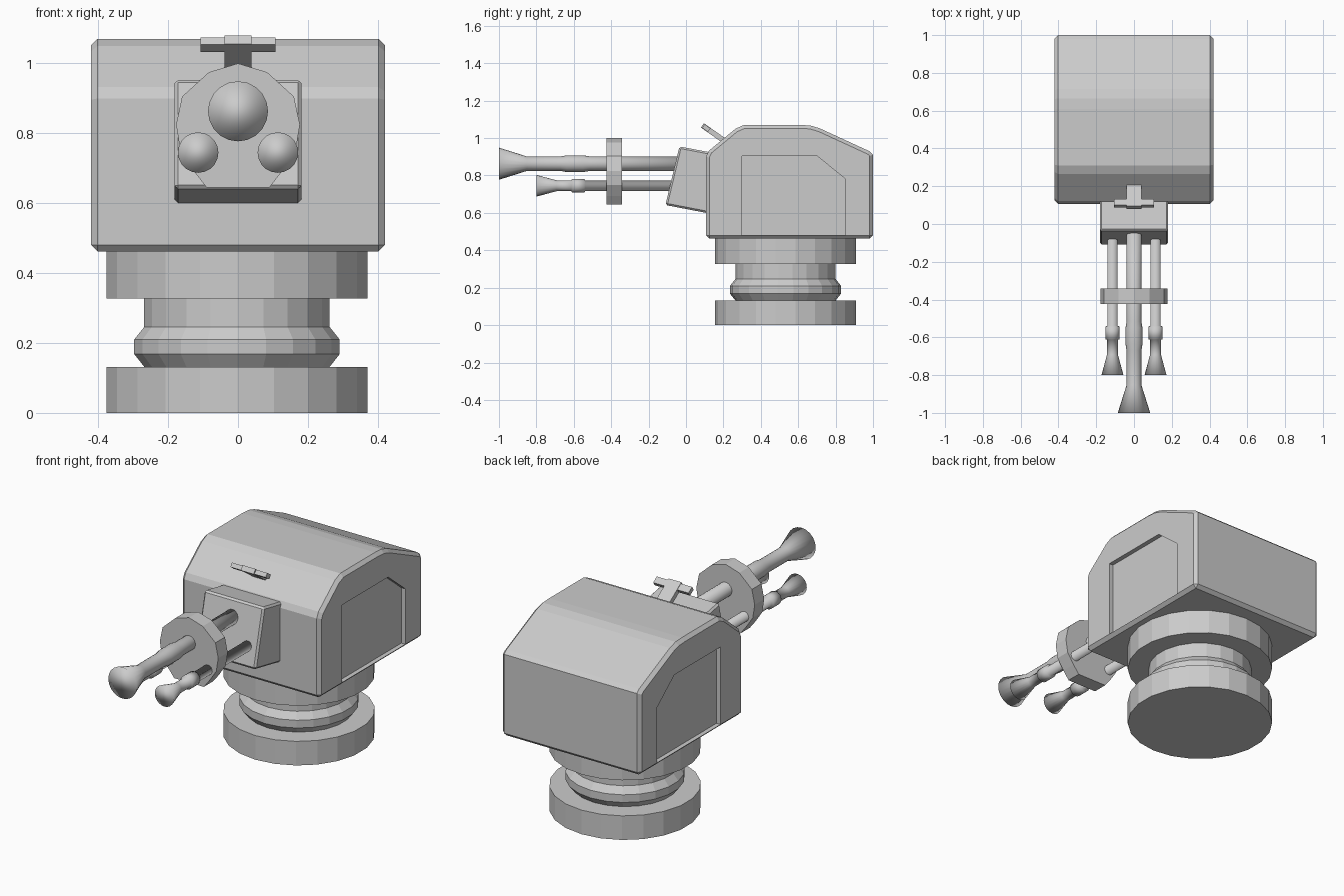
import bpy, bmesh, math
from mathutils import Matrix, Vector

if "Cube" in bpy.data.objects:
    bpy.data.objects.remove(bpy.data.objects["Cube"])

grey = bpy.data.materials.new("plain grey")
grey.diffuse_color = (0.6, 0.6, 0.6, 1)
grey.use_nodes = True
grey.node_tree.nodes["Principled BSDF"].inputs["Base Color"].default_value = grey.diffuse_color


def finish(name, bm, smooth=False, bevel=0):
    bmesh.ops.recalc_face_normals(bm, faces=bm.faces)
    for f in bm.faces:
        f.smooth = smooth
    me = bpy.data.meshes.new(name)
    bm.to_mesh(me)
    bm.free()
    me.materials.append(grey)
    ob = bpy.data.objects.new(name, me)
    bpy.context.collection.objects.link(ob)
    if bevel:
        m = ob.modifiers.new("bevel", 'BEVEL')
        m.width, m.segments = bevel, 1
        m.limit_method, m.angle_limit = 'ANGLE', math.radians(50)
    return ob


def prism(bm, pts, a, b, axis):
    """Extrude a 2D outline from a to b: axis x takes (y, z), axis y takes (x, z)."""
    def place(p, t):
        return (t, p[0], p[1]) if axis == 'x' else (p[0], t, p[1])
    lo = [bm.verts.new(place(p, a)) for p in pts]
    hi = [bm.verts.new(place(p, b)) for p in pts]
    bm.faces.new(lo)
    bm.faces.new(hi)
    n = len(pts)
    for i in range(n):
        j = (i + 1) % n
        bm.faces.new((lo[i], lo[j], hi[j], hi[i]))


def lathe(name, prof, sides, matrix, smooth=False):
    """Revolve (radius, height) pairs about local z, with capped ends."""
    bm = bmesh.new()
    rings = []
    for r, h in prof:
        rings.append([bm.verts.new(matrix @ Vector((r * math.sin(2 * math.pi * k / sides),
                                                    r * math.cos(2 * math.pi * k / sides), h)))
                      for k in range(sides)])
    for A, B in zip(rings, rings[1:]):
        for k in range(sides):
            j = (k + 1) % sides
            bm.faces.new((A[k], A[j], B[j], B[k]))
    bm.faces.new(rings[0])
    bm.faces.new(rings[-1])
    return finish(name, bm, smooth)


# Turntable pedestal
lathe("pedestal", [(.377, 0), (.377, .132), (.268, .132), (.297, .168), (.297, .21),
                   (.268, .246), (.268, .327), (.377, .327), (.377, .475)],
      22, Matrix.Translation((-.003, .532, 0)))

# Turret housing
bm = bmesh.new()
prism(bm, [(.107, .462), (.107, .9), (.122, .932), (.265, 1.05), (.31, 1.07), (.61, 1.07),
           (.665, 1.067), (.715, 1.052), (.98, .93), (1.0, .912), (1.0, .462)], -.42, .42, 'x')
housing = finish("turret_housing", bm, bevel=.018)

# Recessed side panels, cut on both sides
bm = bmesh.new()
panel = [(.30, .48), (.30, .905), (.70, .905), (.85, .783), (.85, .48)]
for s in (-1, 1):
    prism(bm, panel, s * .395, s * .5, 'x')
cutter = finish("side_panel_cutter", bm)
cutter.hide_render = True
cutter.hide_viewport = True
cut = housing.modifiers.new("panels", 'BOOLEAN')
cut.operation, cut.object, cut.solver = 'DIFFERENCE', cutter, 'EXACT'

# Gun mount block on the front
bm = bmesh.new()
prism(bm, [(-.11, .642), (-.035, .955), (.16, .918), (.16, .59)], -.181, .181, 'x')
finish("gun_mount", bm, bevel=.01)

# Barrels: flared muzzle, collar, plain tube, pointing to the front
def barrel(name, x, z, prof):
    m = Matrix.Translation((x, 0, z)) @ Matrix.Rotation(math.radians(90), 4, 'X')
    lathe(name, prof, 20, m, smooth=True)

barrel("main_barrel", 0, .863, [(.086, 1.0), (.039, .852), (.039, .67), (.045, .635),
                                (.045, .55), (.039, .515), (.039, 0)])
for s, side in ((-1, "left"), (1, "right")):
    barrel(side + "_barrel", s * .114, .745, [(.058, .8), (.029, .692), (.029, .612), (.037, .61),
                                              (.037, .542), (.027, .54), (.027, 0)])

# Clamp plate holding the three barrels
half = [(.083, .975), (.16, .905), (.177, .825), (.165, .75), (.125, .69), (.09, .645)]
bm = bmesh.new()
prism(bm, [(0, 1.0)] + half + [(-x, z) for x, z in reversed(half)], -.424, -.342, 'y')
finish("barrel_clamp", bm)

# Tilted T-shaped sight on the roof
tilt = Matrix.Translation((.105, 0, 0)).to_4x4()
def tilted_box(bm, w, l0, l1, t):
    m = Matrix.Translation((0, .09, 1.066)) @ Matrix.Rotation(math.radians(-35), 4, 'X')
    m = m @ Matrix.Translation((0, (l0 + l1) / 2, 0)) @ Matrix.Diagonal((w, l1 - l0, t, 1))
    bmesh.ops.create_cube(bm, size=1, matrix=m)

bm = bmesh.new()
tilted_box(bm, .078, -.003, .2, .028)
tilted_box(bm, .214, .004, .042, .024)
finish("roof_sight", bm)
